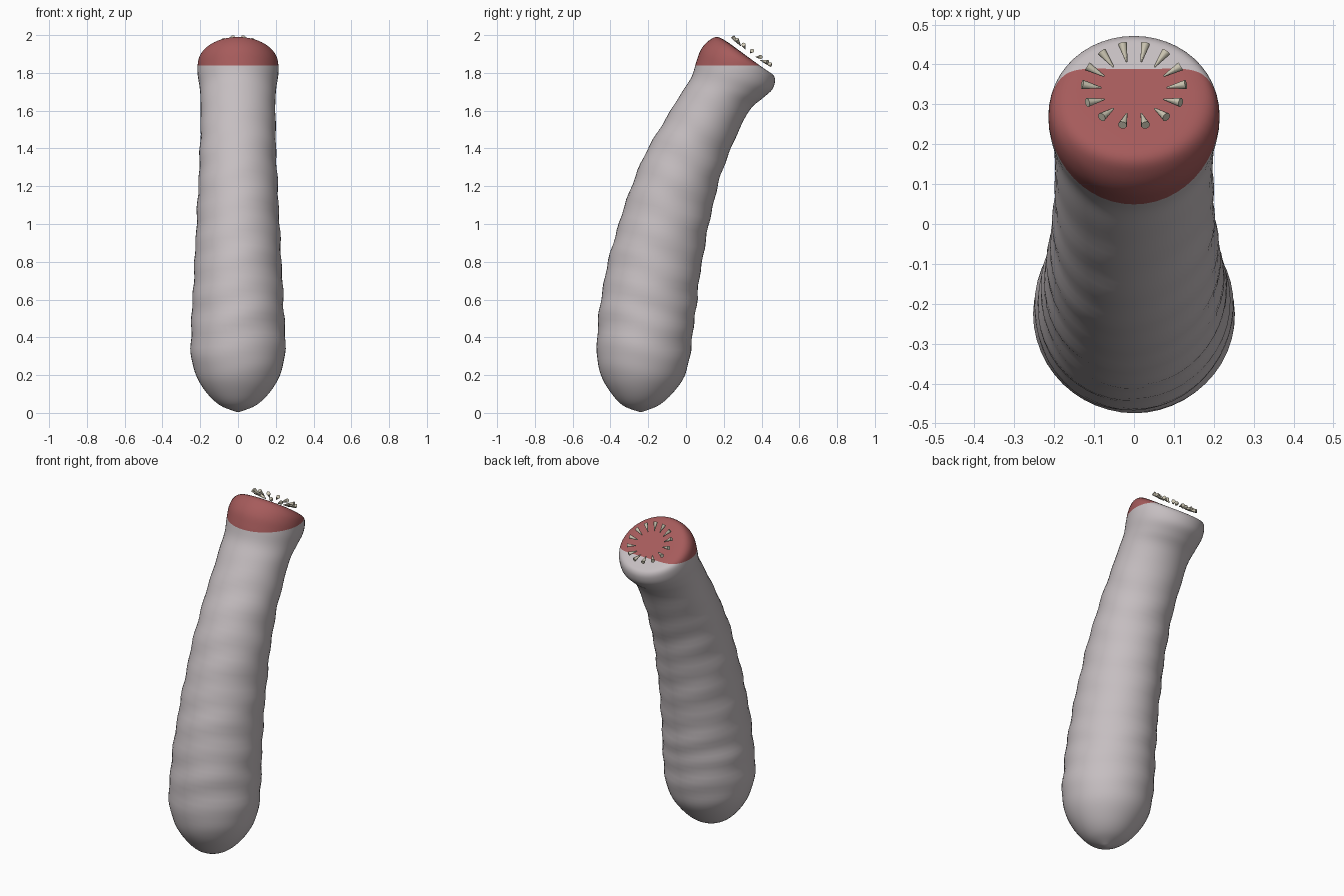
import bpy, bmesh, math
from mathutils import Vector

if "Cube" in bpy.data.objects:
    bpy.data.objects.remove(bpy.data.objects["Cube"])


def material(name, rgb):
    m = bpy.data.materials.new(name)
    m.diffuse_color = (*rgb, 1)
    m.use_nodes = True
    m.node_tree.nodes["Principled BSDF"].inputs["Base Color"].default_value = m.diffuse_color
    return m


skin = material("pale grey skin", (0.56, 0.515, 0.53))
red = material("dull red mouth", (0.38, 0.105, 0.105))
ivory = material("ivory", (0.62, 0.58, 0.46))


def finish(bm, name, mats, angle):
    bmesh.ops.recalc_face_normals(bm, faces=bm.faces)
    me = bpy.data.meshes.new(name)
    bm.to_mesh(me)
    bm.free()
    ob = bpy.data.objects.new(name, me)
    bpy.context.collection.objects.link(ob)
    for m in mats:
        me.materials.append(m)
    bpy.ops.object.select_all(action='DESELECT')
    ob.select_set(True)
    bpy.context.view_layer.objects.active = ob
    bpy.ops.object.shade_smooth_by_angle(angle=math.radians(angle))
    return ob


# Body sections: front y, front z, back y, back z, half width
SECTIONS = [Vector(s) for s in (
    (-.25, .006, -.23, .006, .01),
    (-.335, .04, -.145, .04, .095),
    (-.40, .11, -.075, .10, .165),
    (-.45, .20, -.01, .19, .22),
    (-.473, .32, .02, .30, .249),
    (-.463, .50, .04, .45, .247),
    (-.443, .65, .055, .57, .24),
    (-.40, .85, .077, .75, .23),
    (-.34, 1.05, .112, .95, .22),
    (-.27, 1.25, .15, 1.13, .211),
    (-.19, 1.42, .195, 1.29, .203),
    (-.10, 1.57, .255, 1.44, .199),
    (-.02, 1.70, .335, 1.60, .198),
    (.03, 1.78, .405, 1.665, .203),
    (.055, 1.86, .455, 1.71, .213),
    (.08, 1.925, .471, 1.755, .214),
    (.12, 1.97, .464, 1.787, .203),
    (.165, 1.99, .437, 1.807, .17),
    (.22, 1.963, .40, 1.832, .11),
    (.29, 1.912, .32, 1.890, .02))]


def sample(i, t):
    """Smooth curve through the sections."""
    a, b, c, d = (SECTIONS[min(max(i + k, 0), len(SECTIONS) - 1)]
                  for k in (-1, 0, 1, 2))
    return 0.5 * (2 * b + (c - a) * t + (2 * a - 5 * b + 4 * c - d) * t * t
                  + (3 * b - a - 3 * c + d) * t ** 3)


# Bent body with faint wrinkles
N, STEPS = 48, 5
stations = [sample(i, k / STEPS) for i in range(len(SECTIONS) - 1) for k in range(STEPS)]
stations.append(SECTIONS[-1])
bm = bmesh.new()
rings = []
for s in stations:
    fy, fz, by, bz, w = s
    ring = []
    for j in range(N):
        a = math.tau * j / N
        zc = (fz + bz) / 2
        fade = max(0, min(1, (zc - .15) * 4, (1.7 - zc) * 4))
        k = 1 + fade * (.012 * math.sin(zc * 42 + 1.5 * math.sin(2 * a))
                        + .006 * math.sin(zc * 23 + 3 * a))
        c, sn = k * math.cos(a), k * math.sin(a)
        ring.append(bm.verts.new((w * sn, (fy + by) / 2 + c * (by - fy) / 2,
                                  zc + c * (bz - fz) / 2)))
    rings.append(ring)
for r0, r1 in zip(rings, rings[1:]):
    for j in range(N):
        bm.faces.new((r0[j], r0[(j + 1) % N], r1[(j + 1) % N], r1[j]))
bm.faces.new(rings[0])
bm.faces.new(rings[-1])

# Level colour break near the top
BREAK = 1.84
bmesh.ops.bisect_plane(bm, geom=bm.verts[:] + bm.edges[:] + bm.faces[:],
                       plane_co=(0, 0, BREAK), plane_no=(0, 0, 1))
for f in bm.faces:
    f.material_index = int(f.calc_center_median().z > BREAK)
finish(bm, "body", [skin, red], 60)

# Ring of inward pointing teeth hovering over the slanted mouth
normal = Vector((0, .59, .807)).normalized()
u = Vector((1, 0, 0))
v = normal.cross(u)
centre = Vector((0, .35, 1.917))
bm = bmesh.new()
for i in range(14):
    a = math.tau * i / 14
    out = u * math.cos(a) + v * math.sin(a)
    base = centre + out * .13
    axis = (-out - normal * .3).normalized()
    rot = axis.to_track_quat('Z', 'Y').to_matrix().to_4x4()
    rot.translation = base + axis * .025
    bmesh.ops.create_cone(bm, cap_ends=True, segments=8, radius1=.0115,
                          radius2=.002, depth=.05, matrix=rot)
finish(bm, "teeth", [ivory], 50)
